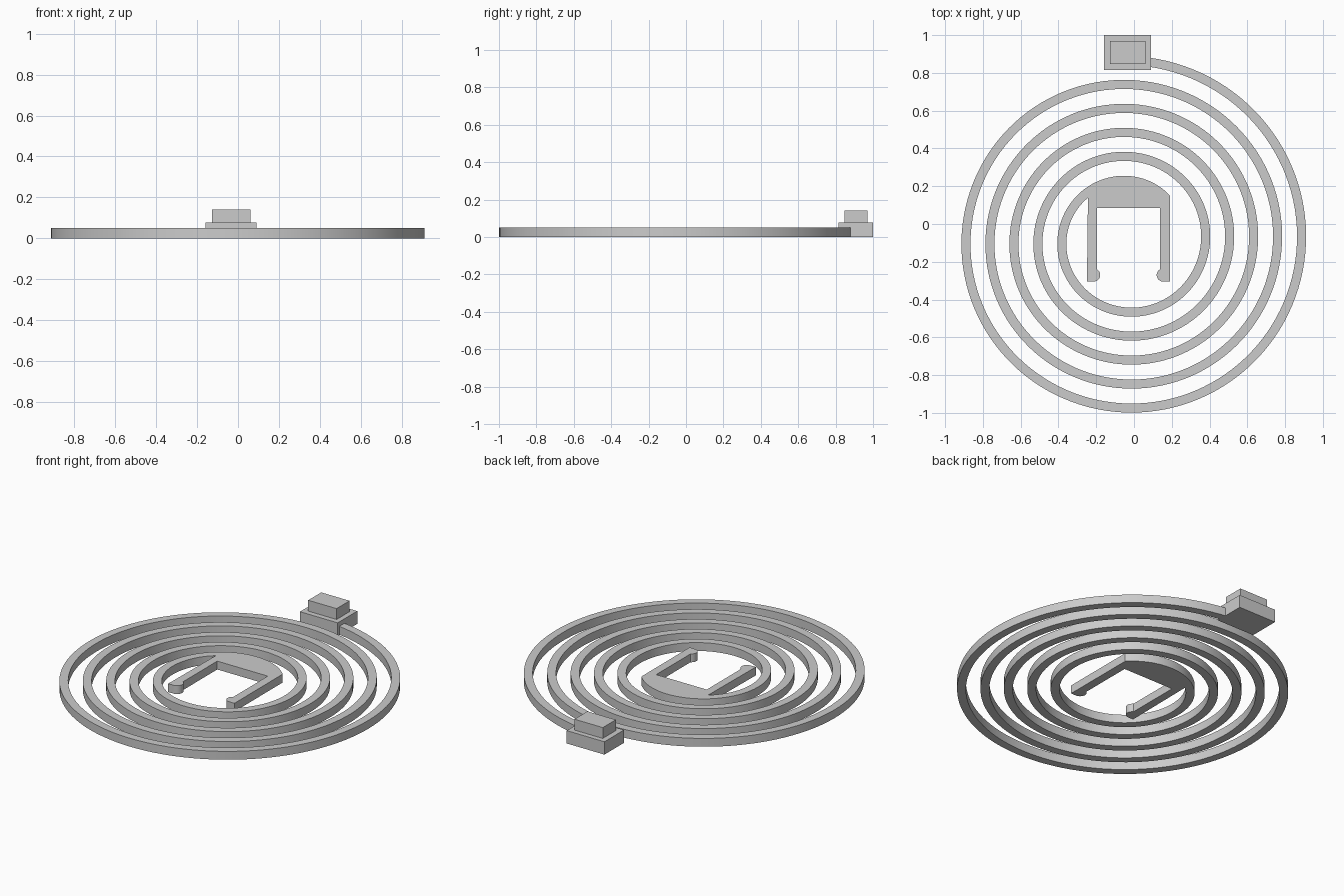
import bpy, bmesh, math

if "Cube" in bpy.data.objects:
    bpy.data.objects.remove(bpy.data.objects["Cube"])

# One plain grey for everything
GREY = (0.6, 0.6, 0.6, 1)
mat = bpy.data.materials.new("light grey")
mat.use_nodes = True
mat.diffuse_color = GREY
mat.node_tree.nodes["Principled BSDF"].inputs["Base Color"].default_value = GREY

CX, CY = -0.033, -0.086      # spiral centre
RADIUS, PITCH = 0.944, 0.127  # outer edge at turn 0, shrink per turn
WIDTH, THICK = 0.048, 0.05
MIRROR_X = -0.0295           # middle line of the clip
START, JOIN, END = -0.24, 4.63, 4.87   # turns, clockwise from +x


def spiral(turn, inset=0.0):
    r = RADIUS - PITCH * turn - inset
    a = -2 * math.pi * turn
    return (CX + r * math.cos(a), CY + r * math.sin(a))


def steps(a, b, n):
    return [a + (b - a) * i / n for i in range(n + 1)]


def finish(name, bm, smooth=False):
    bmesh.ops.recalc_face_normals(bm, faces=bm.faces)
    me = bpy.data.meshes.new(name)
    bm.to_mesh(me)
    bm.free()
    ob = bpy.data.objects.new(name, me)
    bpy.context.collection.objects.link(ob)
    me.materials.append(mat)
    if smooth:
        bpy.ops.object.select_all(action='DESELECT')
        ob.select_set(True)
        bpy.context.view_layer.objects.active = ob
        bpy.ops.object.shade_smooth_by_angle(angle=math.radians(30))
    return ob


def extrude_up(bm, height):
    geo = bmesh.ops.extrude_face_region(bm, geom=bm.faces[:])["geom"]
    top = [v for v in geo if isinstance(v, bmesh.types.BMVert)]
    bmesh.ops.translate(bm, verts=top, vec=(0, 0, height))


def box(name, x0, x1, y0, y1, z0, z1):
    bm = bmesh.new()
    bm.faces.new([bm.verts.new((x, y, z0)) for x, y in
                  ((x0, y0), (x1, y0), (x1, y1), (x0, y1))])
    extrude_up(bm, z1 - z0)
    return finish(name, bm)


# Flat spiral band
bm = bmesh.new()
rows = [[bm.verts.new((*spiral(t, inset), 0)) for inset in (0, WIDTH)]
        for t in steps(START, JOIN, 600)]
for (a, b), (c, d) in zip(rows, rows[1:]):
    bm.faces.new((a, b, d, c))
extrude_up(bm, THICK)
finish("spiral_band", bm, smooth=True)

# Inner clip: curved bridge with two arms ending in rounded hooks
arm_out, arm_in, bridge_y, tip_y, hook_r = 0.19, 0.138, 0.085, -0.305, 0.035
right_arm = [(arm_out, tip_y)]
for deg in steps(270, 119, 12):
    a = math.radians(deg)
    right_arm.append((0.155 + hook_r * math.cos(a), tip_y + hook_r + hook_r * math.sin(a)))
right_arm.append((arm_in, bridge_y))
left_arm = [(2 * MIRROR_X - x, y) for x, y in reversed(right_arm)]
outline = [spiral(t) for t in steps(JOIN, END, 30)] + right_arm + left_arm
outline.append(spiral(JOIN, WIDTH))
bm = bmesh.new()
bm.faces.new([bm.verts.new((x, y, 0)) for x, y in outline])
extrude_up(bm, THICK)
finish("inner_clip", bm, smooth=True)

# Stepped block at the outer end
box("end_block", -0.16, 0.09, 0.815, 1.0, 0, 0.077)
box("end_block_cap", -0.128, 0.06, 0.847, 0.97, 0.077, 0.142)
